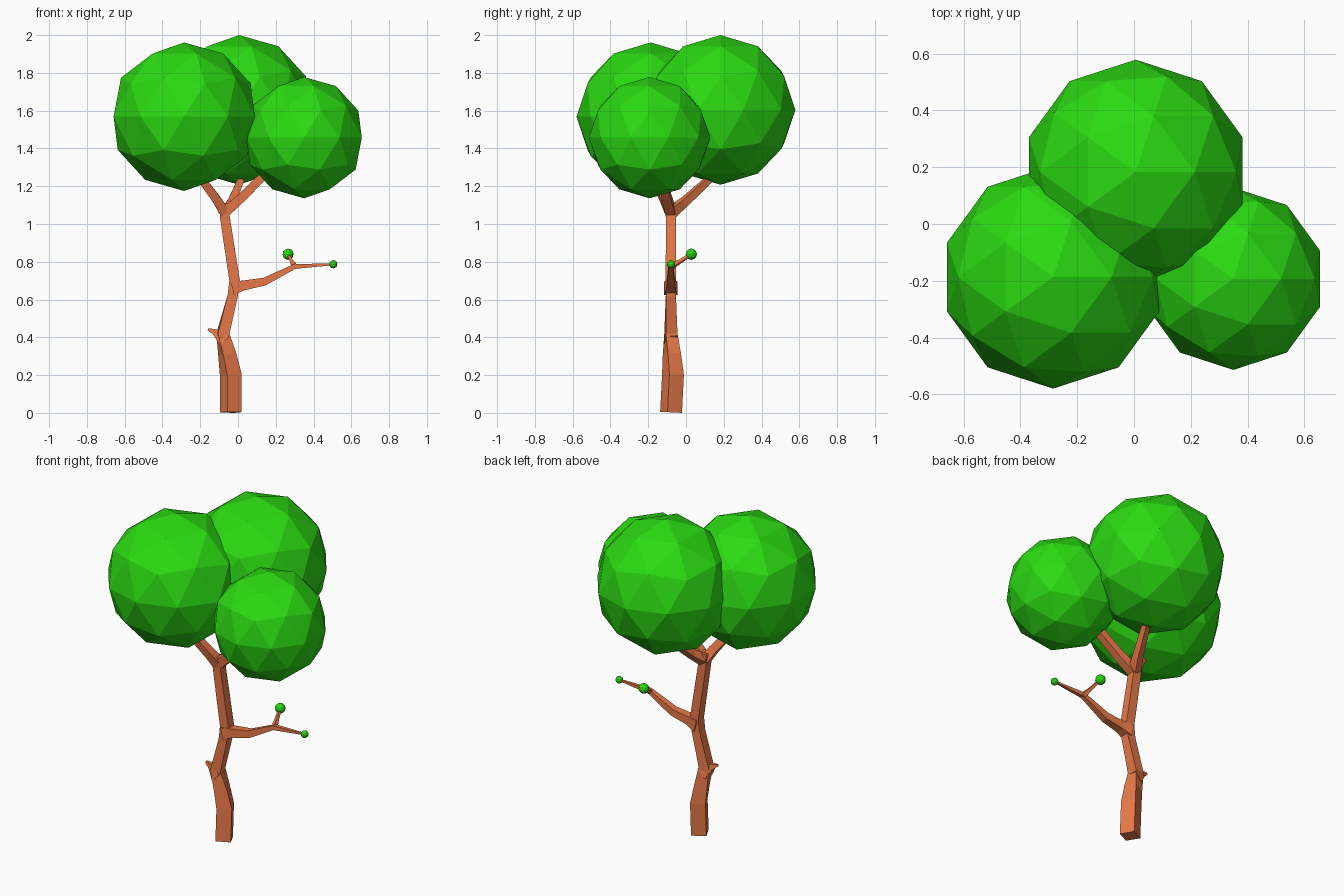
import bpy, bmesh
from math import radians
from mathutils import Vector, Quaternion

if "Cube" in bpy.data.objects:
    bpy.data.objects.remove(bpy.data.objects["Cube"])


def material(name, color):
    m = bpy.data.materials.new(name)
    m.diffuse_color = color
    m.use_nodes = True
    m.node_tree.nodes["Principled BSDF"].inputs["Base Color"].default_value = m.diffuse_color
    return m


BARK = material("bark", (0.80, 0.19, 0.065, 1))
LEAF = material("leaf", (0.024, 0.70, 0.006, 1))


def add_object(name, bm, mat):
    bmesh.ops.recalc_face_normals(bm, faces=bm.faces)
    mesh = bpy.data.meshes.new(name)
    bm.to_mesh(mesh)
    bm.free()
    mesh.materials.append(mat)
    obj = bpy.data.objects.new(name, mesh)
    bpy.context.collection.objects.link(obj)


def limb(name, stations):
    """Square tube through stations of (x, y, z, half width, twist in degrees)."""
    bm = bmesh.new()
    pts = [Vector(s[:3]) for s in stations]
    rings = []
    for i, (p, s) in enumerate(zip(pts, stations)):
        t = Vector()
        if i > 0:
            t += (p - pts[i - 1]).normalized()
        if i < len(pts) - 1:
            t += (pts[i + 1] - p).normalized()
        t.normalize()
        u = Vector((0, 1, 0))
        u = (u - t * u.dot(t)).normalized()
        v = t.cross(u)
        q = Quaternion(t, radians(s[4]))
        rings.append([bm.verts.new(p + q @ (u * a + v * b) * s[3])
                      for a, b in ((1, 1), (1, -1), (-1, -1), (-1, 1))])
    for lo, hi in zip(rings, rings[1:]):
        for k in range(4):
            n = (k + 1) % 4
            bm.faces.new((lo[k], lo[n], hi[n], hi[k]))
    bm.faces.new(rings[0])
    bm.faces.new(rings[-1])
    add_object(name, bm, BARK)


def foliage(name, center, radius):
    bm = bmesh.new()
    bmesh.ops.create_icosphere(bm, subdivisions=2, radius=radius)
    bmesh.ops.translate(bm, verts=bm.verts, vec=center)
    add_object(name, bm, LEAF)


# Crooked trunk
limb("trunk", [(-0.038, -0.079, 0.003, 0.043, 27), (-0.038, -0.069, 0.20, 0.043, 27),
               (-0.057, -0.075, 0.31, 0.037, 22), (-0.080, -0.08, 0.42, 0.031, 8),
               (-0.028, -0.08, 0.62, 0.027, 0), (-0.018, -0.08, 0.70, 0.028, 0),
               (-0.070, -0.08, 1.04, 0.026, 0), (-0.073, -0.08, 1.11, 0.026, 0)])

# Broken stub on the trunk
limb("stub", [(-0.07, -0.08, 0.38, 0.036, 0), (-0.12, -0.08, 0.427, 0.017, 0),
              (-0.158, -0.08, 0.443, 0.006, 0)])

# Side branch and its twig
limb("side_branch", [(-0.03, -0.08, 0.66, 0.036, 0), (0.03, -0.08, 0.675, 0.026, 0),
                     (0.14, -0.08, 0.695, 0.021, 0), (0.30, -0.08, 0.775, 0.013, 0),
                     (0.505, -0.08, 0.787, 0.005, 0)])
limb("twig", [(0.30, -0.08, 0.775, 0.014, 0), (0.285, -0.035, 0.80, 0.009, 0),
              (0.265, 0.028, 0.84, 0.007, 0)])

# Crown branches
limb("left_branch", [(-0.07, -0.08, 1.06, 0.027, 0), (-0.11, -0.11, 1.125, 0.024, 0),
                     (-0.21, -0.17, 1.26, 0.020, 0)])
limb("back_branch", [(-0.07, -0.08, 1.06, 0.027, 0), (-0.035, -0.01, 1.115, 0.022, 0),
                     (0.03, 0.16, 1.27, 0.016, 0)])
limb("right_branch", [(-0.07, -0.08, 1.06, 0.027, 0), (0.03, -0.105, 1.15, 0.024, 0),
                      (0.19, -0.14, 1.31, 0.020, 0)])

# Leaf balls
foliage("left_foliage", (-0.285, -0.187, 1.568), 0.393)
foliage("back_foliage", (0.006, 0.183, 1.604), 0.396)
foliage("right_foliage", (0.35, -0.193, 1.457), 0.321)
foliage("twig_leaf", (0.265, 0.028, 0.84), 0.030)
foliage("branch_tip_leaf", (0.505, -0.08, 0.787), 0.022)
